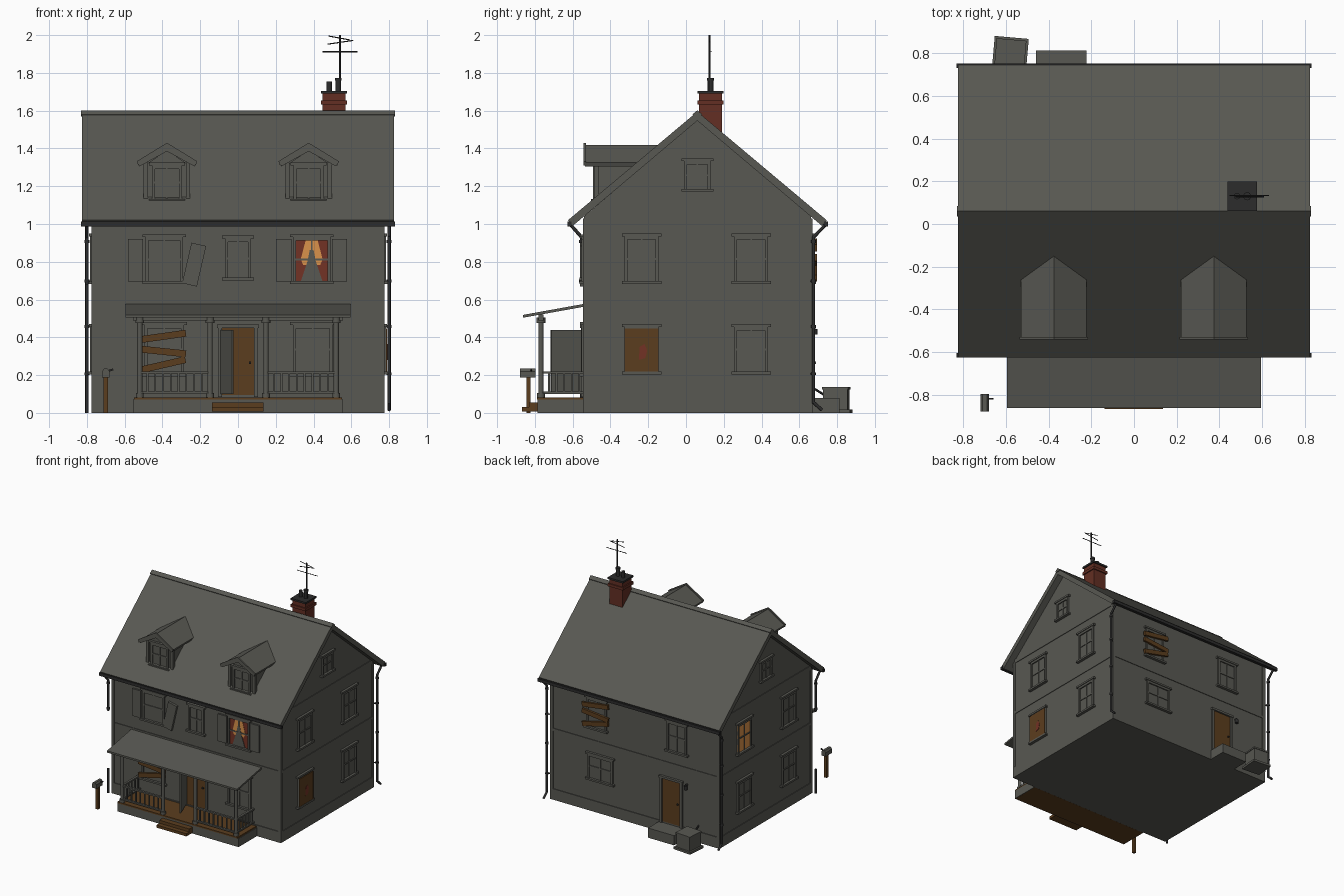
import bpy, bmesh, math
from mathutils import Matrix, Vector

def material(name, rgb):
    m = bpy.data.materials.new(name)
    m.diffuse_color = (*rgb, 1)
    return m

GRAY = material("weathered gray", (0.098, 0.098, 0.085))
DARK = material("dark metal", (0.025, 0.025, 0.025))
WOOD = material("old wood", (0.105, 0.047, 0.013))
BRICK = material("brick red", (0.125, 0.028, 0.017))
LIGHT = material("lamp orange", (0.70, 0.29, 0.07))
CURTAIN = material("curtain red", (0.17, 0.032, 0.018))
I = Matrix.Identity(4)
T, R = Matrix.Translation, Matrix.Rotation

def finish(name, bm, mat, M=I):
    bm.transform(M)
    bmesh.ops.recalc_face_normals(bm, faces=bm.faces)
    me = bpy.data.meshes.new(name)
    bm.to_mesh(me)
    bm.free()
    me.materials.append(mat)
    ob = bpy.data.objects.new(name, me)
    bpy.context.collection.objects.link(ob)
    return ob

def boxes(name, mat, items, M=I):
    """items: (x0, x1, y0, y1, z0, z1[, tilt about y in degrees])"""
    bm = bmesh.new()
    for b in items:
        c = Vector(((b[0] + b[1]) / 2, (b[2] + b[3]) / 2, (b[4] + b[5]) / 2))
        rot = R(math.radians(b[6]), 4, 'Y') if len(b) > 6 else I
        size = Matrix.Diagonal((b[1] - b[0], b[3] - b[2], b[5] - b[4], 1))
        bmesh.ops.create_cube(bm, size=1, matrix=T(c) @ rot @ size)
    return finish(name, bm, mat, M)

def prism(name, mat, pts, d0, d1, M=I, axis='x'):
    """extrude a profile along x (points are y,z) or along y (points are x,z)"""
    bm = bmesh.new()
    vs = [bm.verts.new((d0, a, b) if axis == 'x' else (a, d0, b)) for a, b in pts]
    f = bm.faces.new(vs)
    ext = bmesh.ops.extrude_face_region(bm, geom=[f])["geom"]
    off = (d1 - d0, 0, 0) if axis == 'x' else (0, d1 - d0, 0)
    bmesh.ops.translate(bm, vec=off, verts=[v for v in ext if isinstance(v, bmesh.types.BMVert)])
    return finish(name, bm, mat, M)

def rods(name, mat, segs, n=8):
    """segs: (start, end, radius)"""
    bm = bmesh.new()
    for a, b, r in segs:
        a, b = Vector(a), Vector(b)
        q = (b - a).to_track_quat('Z', 'Y').to_matrix().to_4x4()
        bmesh.ops.create_cone(bm, cap_ends=True, segments=n, radius1=r, radius2=r,
                              depth=(b - a).length, matrix=T((a + b) / 2) @ q)
    ob = finish(name, bm, mat)
    for p in ob.data.polygons:
        p.use_smooth = len(p.vertices) == 4 and n > 6
    return ob

# Wall frames: local x runs along the wall, local -y points outward
FRONT = T((0, -0.54, 0))
BACK = T((0, 0.663, 0)) @ R(math.pi, 4, 'Z')
RIGHT = T((0.77, 0, 0)) @ R(math.pi / 2, 4, 'Z')
LEFT = T((-0.77, 0, 0)) @ R(-math.pi / 2, 4, 'Z')

def window(name, M, x, z, w=0.18, h=0.24, glass=GRAY, bars=True):
    L = M @ T((x, 0, z))
    a, b = w / 2, h / 2
    boxes(name + "_glass", glass, [(-a, a, -0.004, 0.01, -b, b)], L)
    boxes(name + "_frame", GRAY, [
        (-a, -a + 0.016, -0.014, 0.01, -b, b), (a - 0.016, a, -0.014, 0.01, -b, b),
        (-a, a, -0.014, 0.01, b - 0.018, b),
        (-a - 0.015, a + 0.015, -0.02, 0.01, b, b + 0.015),
        (-a - 0.015, a + 0.015, -0.024, 0.01, -b - 0.012, -b + 0.003)], L)
    if bars:
        boxes(name + "_sash_bars", GRAY, [(-0.004, 0.004, -0.009, 0, -b, b),
              (-a, a, -0.010, 0, -0.005, 0.005)], L)

def boards(name, M, x, z):
    boxes(name, WOOD, [(-0.12, 0.12, -0.03, -0.012, c - 0.018, c + 0.018, t)
                       for c, t in ((0.075, -8), (-0.005, 6), (-0.075, -13))], M @ T((x, 0, z)))

# House body, foundation and trim
boxes("foundation", GRAY, [(-0.775, 0.775, -0.546, 0.669, 0, 0.09)])
prism("house_walls", GRAY, [(-0.54, 0.08), (0.663, 0.08), (0.663, 1.04), (0.0615, 1.55), (-0.54, 1.04)], -0.77, 0.77)
boxes("corner_boards", GRAY, [(x - 0.013, x + 0.013, y - 0.013, y + 0.013, 0.09, 1.03)
                              for x in (-0.763, 0.763) for y in (-0.533, 0.656)])
boxes("belt_trim", GRAY, [(-0.775, 0.775, -0.545, 0.668, 0.568, 0.59)])
boxes("gable_trim", GRAY, [(-0.775, 0.775, -0.53, 0.653, 1.024, 1.06)])

# Main roof, ridge cap, gutters
RY = 0.06
prism("main_roof", GRAY, [(RY, 1.595), (RY + 0.685, 1.02), (RY + 0.66, 0.99), (RY, 1.547),
                          (RY - 0.66, 0.99), (RY - 0.685, 1.02)], -0.825, 0.825)
prism("ridge_cap", GRAY, [(RY, 1.602), (RY + 0.025, 1.581), (RY + 0.02, 1.57),
                          (RY - 0.02, 1.57), (RY - 0.025, 1.581)], -0.83, 0.83)
boxes("gutters", DARK, [(-0.832, 0.832, y - 0.011, y + 0.011, 0.987, 1.012) for y in (-0.616, 0.742)])

# Downpipes: two at the back, a broken one at the front left
pipes = []
for x in (-0.8, 0.8):
    pipes += [((x, 0.738, 0.995), (x, 0.675, 0.93), 0.009), ((x, 0.675, 0.935), (x, 0.675, 0.05), 0.009),
              ((x, 0.675, 0.055), (x, 0.72, 0.015), 0.009)]
    pipes += [((x, 0.675, z), (x, 0.675, z + 0.015), 0.013) for z in (0.2, 0.45, 0.69, 0.9)]
    pipes += [((x, 0.67, z + 0.007), (x * 0.95, 0.66, z + 0.007), 0.005) for z in (0.2, 0.69)]
x = -0.8
pipes += [((x, -0.61, 0.995), (x, -0.553, 0.93), 0.009), ((x, -0.553, 0.935), (x, -0.553, 0.68), 0.009),
          ((x, -0.553, 0.2), (x, -0.553, 0), 0.009)]
pipes += [((x, -0.553, z), (x, -0.553, z + 0.015), 0.013) for z in (0.69, 0.9)]
rods("downpipes", DARK, pipes)

# Dormers
for side, cx in (("left", -0.376), ("right", 0.374)):
    D = T((cx, 0, 0))
    prism(side + "_dormer_walls", GRAY, [(-0.105, 1.1), (0.105, 1.1), (0.105, 1.32), (0, 1.39), (-0.105, 1.32)],
          -0.478, -0.15, D, 'y')
    boxes(side + "_dormer_posts", GRAY, [(s - 0.011, s + 0.011, -0.487, -0.46, 1.12, 1.325) for s in (-0.112, 0.112)], D)
    prism(side + "_dormer_roof", GRAY, [(0, 1.418), (0.153, 1.325), (0.145, 1.305), (0, 1.385),
                                        (-0.145, 1.305), (-0.153, 1.325)], -0.535, -0.13, D, 'y')
    prism(side + "_dormer_bargeboard", GRAY, [(0, 1.43), (0.16, 1.332), (0.152, 1.31), (0, 1.4),
                                              (-0.152, 1.31), (-0.16, 1.332)], -0.542, -0.53, D, 'y')
    window(side + "_dormer_window", T((0, -0.478, 0)), cx, 1.22, 0.16, 0.18)

# Chimney, pots and aerial
CX, CY = 0.508, 0.13
def square(r, z0, z1):
    return (CX - r, CX + r, CY - r, CY + r, z0, z1)
boxes("chimney", BRICK, [square(0.06, 1.4, 1.69), square(0.069, 1.632, 1.655)])
boxes("chimney_cap", DARK, [square(0.069, 1.69, 1.705)])
rods("chimney_pots", DARK, [((0.483, CY, 1.7), (0.483, CY, 1.755), 0.015), ((0.531, CY, 1.7), (0.531, CY, 1.772), 0.015),
                            ((0.531, CY, 1.76), (0.531, CY, 1.774), 0.019)], 10)
rods("aerial", DARK, [((0.54, 0.125, 1.7), (0.54, 0.125, 2.0), 0.005),
                      ((0.447, 0.133, 1.912), (0.632, 0.133, 1.912), 0.003),
                      ((0.475, 0.128, 1.952), (0.61, 0.128, 1.972), 0.003),
                      ((0.48, 0.128, 1.995), (0.59, 0.128, 1.975), 0.003)], 6)

# Front windows
window("front_lower_left_window", FRONT, -0.39, 0.335, 0.21, 0.26)
boards("front_window_boards", FRONT, -0.395, 0.33)
window("front_lower_right_window", FRONT, 0.395, 0.335, 0.21, 0.26)
window("front_upper_left_window", FRONT, -0.39, 0.813, 0.2, 0.235)
window("front_upper_middle_window", FRONT, 0, 0.818, 0.14, 0.21)
window("front_upper_right_window", FRONT, 0.39, 0.813, 0.2, 0.235, CURTAIN)
W = FRONT @ T((0.39, 0, 0.813))
prism("window_glow", LIGHT, [(-0.032, 0.10), (0.032, 0.10), (0.058, 0.0), (0.045, -0.03), (-0.045, -0.03), (-0.058, 0.0)],
      -0.006, 0, W, 'y')
prism("window_figure", GRAY, [(-0.01, 0.05), (0.01, 0.05), (0.022, -0.01), (0.058, -0.117), (-0.058, -0.117), (-0.022, -0.01)],
      -0.008, 0, W, 'y')

# Shutters, one hanging loose
boxes("shutters", GRAY, [(a, a + 0.08, -0.014, 0.005, 0.695, 0.92) for a in (-0.582, 0.202, 0.498)]
      + [(-0.272, -0.192, -0.022, -0.003, 0.675, 0.895, 13)], FRONT)

# Side windows
for nm, M, s in (("right", RIGHT, 1), ("left", LEFT, -1)):
    for pos, y in (("front", -0.235), ("back", 0.345)):
        lit = nm == "left" and pos == "back"
        window(f"{nm}_upper_{pos}_window", M, s * y, 0.815, glass=LIGHT if lit else GRAY)
        ply = nm == "right" and pos == "front"
        window(f"{nm}_lower_{pos}_window", M, s * y, 0.335, bars=not ply)
    window(nm + "_attic_window", M, s * 0.06, 1.258, 0.14, 0.15)
boxes("plywood_cover", WOOD, [(-0.325, -0.145, -0.02, 0, 0.213, 0.447)], RIGHT)
prism("plywood_stain", CURTAIN, [(-0.25, 0.28), (-0.215, 0.29), (-0.205, 0.33), (-0.22, 0.365), (-0.245, 0.35)],
      -0.022, -0.01, RIGHT, 'y')

# Back wall (local x is mirrored)
window("back_upper_window", BACK, 0.385, 0.815)
window("back_boarded_window", BACK, -0.35, 0.815)
boards("back_window_boards", BACK, -0.35, 0.815)
window("back_kitchen_window", BACK, -0.315, 0.37, 0.23, 0.2)

def door(name, M, x, w, z0, z1):
    a = w / 2
    L = M @ T((x, 0, 0))
    boxes(name, WOOD, [(-a, a, -0.006, 0.01, z0, z1)], L)
    boxes(name + "_frame", GRAY, [(-a - 0.02, -a, -0.015, 0.01, z0 - 0.01, z1), (a, a + 0.02, -0.015, 0.01, z0 - 0.01, z1),
                                  (-a - 0.025, a + 0.025, -0.02, 0.01, z1, z1 + 0.018)], L)
    boxes(name + "_knob", DARK, [(a - 0.028, a - 0.016, -0.016, 0, 0.26, 0.272)], L)

door("back_door", BACK, 0.335, 0.165, 0.09, 0.45)
boxes("back_step", GRAY, [(-0.46, -0.222, 0.66, 0.813, 0, 0.08)])
rods("back_lamp", DARK, [((-0.475, 0.66, 0.45), (-0.475, 0.685, 0.45), 0.008), ((-0.475, 0.682, 0.415), (-0.475, 0.682, 0.445), 0.014)])
U = T((-0.58, 0.795, 0)) @ R(math.radians(-5), 4, 'Z')
boxes("cooling_unit", GRAY, [(-0.08, 0.08, -0.08, 0.08, 0, 0.018), (-0.065, 0.065, -0.065, 0.065, 0.018, 0.125),
                             (-0.07, 0.07, -0.07, 0.07, 0.125, 0.138)], U)
rods("cooling_pipe", DARK, [((-0.58, 0.66, 0.14), (-0.58, 0.74, 0.09), 0.006)], 6)

# Front door and open screen door
door("front_door", FRONT, 0, 0.17, 0.095, 0.45)
S = T((-0.088, -0.55, 0)) @ R(math.radians(-70), 4, 'Z')
boxes("screen_door", GRAY, [(0, 0.175, -0.005, 0.005, 0.1, 0.44)], S)

# Porch
boxes("porch_base", GRAY, [(-0.555, 0.555, -0.785, -0.54, 0, 0.07)])
boxes("porch_deck", WOOD, [(-0.55, 0.55, -0.79, -0.54, 0.07, 0.082), (-0.55, 0.55, -0.78, -0.55, -0.0005, 0.01)])
boxes("porch_steps", WOOD, [(-0.138, 0.135, -0.868, -0.785, 0.008, 0.03), (-0.138, 0.135, -0.83, -0.785, 0.03, 0.055)])
prism("porch_roof", GRAY, [(-0.54, 0.577), (-0.862, 0.519), (-0.862, 0.504), (-0.54, 0.562)], -0.595, 0.595)
boxes("porch_beam", GRAY, [(-0.555, 0.555, -0.782, -0.755, 0.488, 0.522)])
posts = []
for x in (-0.52, -0.148, 0.148, 0.52):
    posts += [((x, -0.768, 0.08), (x, -0.768, 0.5), 0.014), ((x, -0.768, 0.475), (x, -0.768, 0.505), 0.023),
              ((x, -0.768, 0.08), (x, -0.768, 0.105), 0.021)]
rods("porch_posts", GRAY, posts, 12)
rail = []
for s in (-1, 1):
    lo, hi = sorted((s * 0.148, s * 0.52))
    for z in (0.1, 0.208):
        rail += [(lo, hi, -0.777, -0.759, z, z + 0.012), (s * 0.52 - 0.009, s * 0.52 + 0.009, -0.768, -0.54, z, z + 0.012)]
    rail += [(lo + 0.041 * i - 0.005, lo + 0.041 * i + 0.005, -0.773, -0.763, 0.1, 0.21) for i in range(1, 9)]
    rail += [(s * 0.52 - 0.005, s * 0.52 + 0.005, y - 0.005, y + 0.005, 0.1, 0.21)
             for y in (-0.725, -0.685, -0.645, -0.605, -0.565)]
boxes("porch_railings", GRAY, rail)

# Mailbox
boxes("mailbox_post", WOOD, [(-0.711, -0.689, -0.844, -0.822, 0, 0.192)])
prism("mailbox", GRAY, [(-0.72, 0.188), (-0.68, 0.188), (-0.68, 0.22), (-0.69, 0.234), (-0.71, 0.234), (-0.72, 0.22)],
      -0.88, -0.797, axis='y')
boxes("mailbox_flag", DARK, [(-0.682, -0.66, -0.822, -0.816, 0.222, 0.232, -20)])
